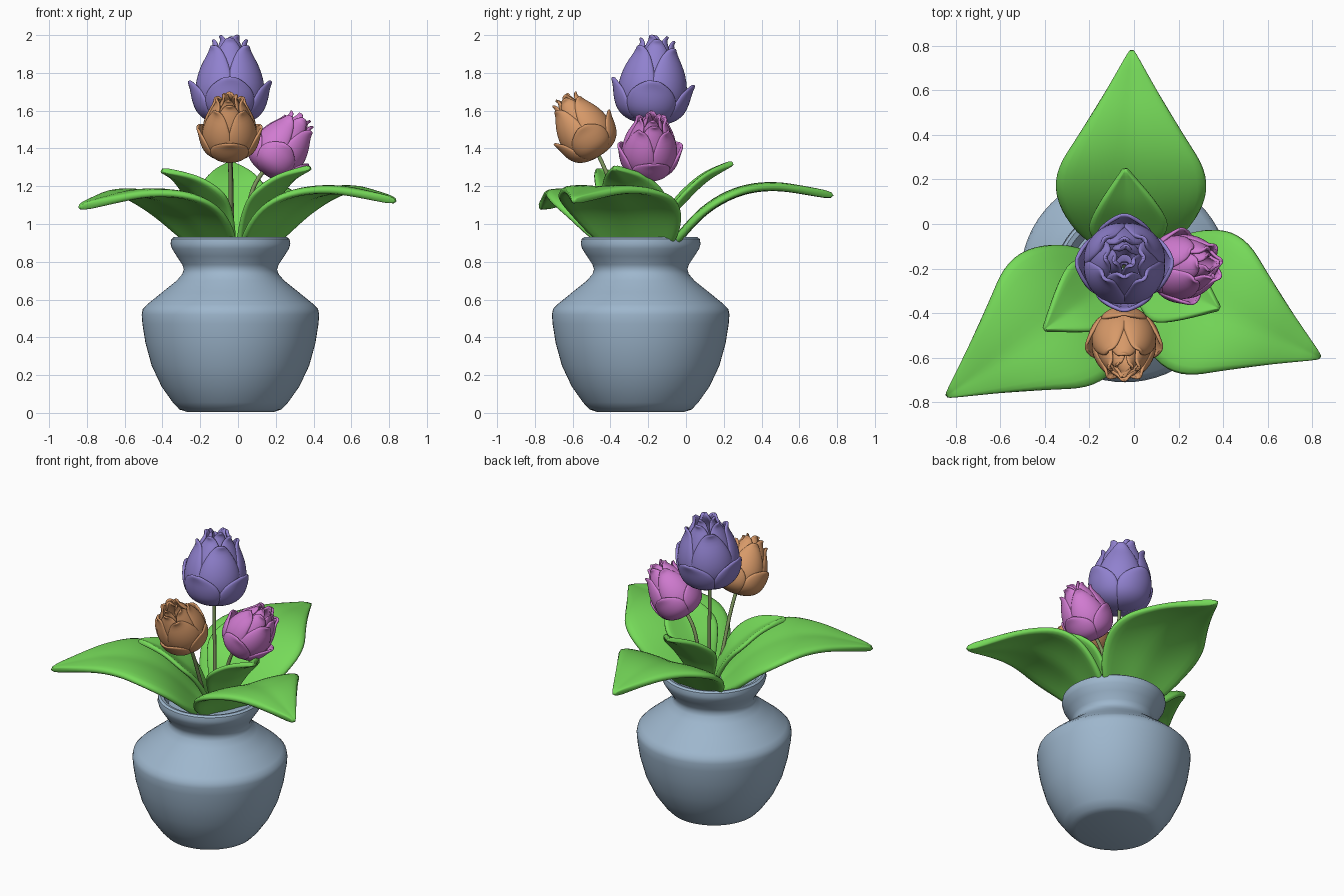
import bpy, bmesh, math
from mathutils import Vector

if "Cube" in bpy.data.objects:
    bpy.data.objects.remove(bpy.data.objects["Cube"])


def material(name, color):
    m = bpy.data.materials.new(name)
    m.diffuse_color = (*color, 1)
    m.use_nodes = True
    m.node_tree.nodes["Principled BSDF"].inputs["Base Color"].default_value = m.diffuse_color
    return m


GREEN = material("leaf_green", (0.18, 0.7, 0.1))
STEM = material("stem_green", (0.22, 0.32, 0.12))
BLUE = material("glaze_blue", (0.34, 0.47, 0.61))
PURPLE = material("petal_purple", (0.28, 0.22, 0.62))
ORANGE = material("petal_orange", (0.68, 0.32, 0.14))
PINK = material("petal_pink", (0.64, 0.2, 0.64))


def spline(pts, t):
    """Catmull-Rom point at t in 0..1 along pts."""
    s = t * (len(pts) - 1)
    i = min(int(s), len(pts) - 2)
    f = s - i
    p = [Vector(pts[max(0, min(len(pts) - 1, i + k))]) for k in (-1, 0, 1, 2)]
    return 0.5 * (2 * p[1] + (p[2] - p[0]) * f + (2 * p[0] - 5 * p[1] + 4 * p[2] - p[3]) * f * f
                  + (3 * p[1] - p[0] - 3 * p[2] + p[3]) * f ** 3)


def add_grid(bm, rows):
    vs = [[bm.verts.new(p) for p in row] for row in rows]
    for a, b in zip(vs, vs[1:]):
        for i in range(len(a) - 1):
            bm.faces.new((a[i], a[i + 1], b[i + 1], b[i]))


def finish(bm, name, mat, thickness=0, subsurf=0):
    bmesh.ops.recalc_face_normals(bm, faces=bm.faces)
    me = bpy.data.meshes.new(name)
    bm.to_mesh(me)
    bm.free()
    ob = bpy.data.objects.new(name, me)
    bpy.context.collection.objects.link(ob)
    me.materials.append(mat)
    for p in me.polygons:
        p.use_smooth = True
    if thickness:
        s = ob.modifiers.new("thickness", 'SOLIDIFY')
        s.thickness = thickness
        s.offset = 0
    if subsurf:
        s = ob.modifiers.new("smooth", 'SUBSURF')
        s.levels = s.render_levels = subsurf
    return ob


# Vase: lathed profile with a shallow filled mouth
profile = [(0, 0.005), (0.23, 0.005), (0.27, 0.018), (0.305, 0.055), (0.365, 0.14), (0.417, 0.25), (0.45, 0.37),
           (0.466, 0.47), (0.470, 0.52), (0.464, 0.55), (0.44, 0.575), (0.36, 0.64), (0.285, 0.70), (0.255, 0.735),
           (0.247, 0.76), (0.255, 0.785), (0.285, 0.83), (0.31, 0.87), (0.317, 0.895), (0.313, 0.92), (0.30, 0.93),
           (0.28, 0.925), (0.265, 0.895), (0.25, 0.875), (0, 0.875)]
bm = bmesh.new()
N = 64
add_grid(bm, [[(-0.04 + r * math.cos(2 * math.pi * k / N), -0.24 + r * math.sin(2 * math.pi * k / N), z)
               for k in range(N + 1)] for r, z in profile])
bmesh.ops.remove_doubles(bm, verts=bm.verts, dist=1e-5)
bmesh.ops.dissolve_degenerate(bm, edges=bm.edges, dist=1e-5)
vase = finish(bm, "vase", BLUE)
bpy.context.view_layer.objects.active = vase
vase.select_set(True)
bpy.ops.object.shade_smooth_by_angle(angle=math.radians(40))

# Leaves: rows of (distance from centre, height, half width)
BIG = [(0.04, 0.82, 0.06), (0.11, 0.88, 0.17), (0.18, 0.965, 0.26), (0.27, 1.07, 0.32), (0.37, 1.145, 0.345),
       (0.47, 1.19, 0.32), (0.57, 1.21, 0.255), (0.69, 1.21, 0.18), (0.82, 1.185, 0.10), (0.98, 1.15, 0.006)]
SMALL = [(0.03, 0.82, 0.04), (0.07, 0.95, 0.10), (0.13, 1.07, 0.155), (0.20, 1.15, 0.18),
         (0.29, 1.235, 0.13), (0.37, 1.285, 0.07), (0.45, 1.325, 0.005)]


def leaf(name, table, tip, edge, groove, thickness):
    c = Vector((-0.015, -0.2, 0))
    d = Vector((tip[0], tip[1], 0)) - c
    scale = d.length / table[-1][0]
    d.normalize()
    side = Vector((-d.y, d.x, 0))
    drop = tip[2] - table[-1][1]
    rows = []
    for j in range(15):
        t = j / 14
        r, z, w = spline(table, t)
        row = []
        for i in range(9):
            u = i / 4 - 1
            k = w / 0.34
            h = z + drop * t * t + k * (edge * u * u - groove * (1 - abs(u)) ** 2)
            row.append(c + d * r * scale + side * w * u + Vector((0, 0, h)))
        rows.append(row)
    bm = bmesh.new()
    add_grid(bm, rows)
    finish(bm, name, GREEN, thickness, 1)


for n, tip in (("back", (-0.01, 0.785, 1.15)), ("right", (0.84, -0.60, 1.12)), ("left", (-0.845, -0.775, 1.085))):
    leaf("large_leaf_" + n, BIG, tip, -0.03, 0.03, 0.042)
for n, tip in (("back", (-0.04, 0.25, 1.325)), ("right", (0.385, -0.38, 1.30)), ("left", (-0.405, -0.475, 1.285))):
    leaf("small_leaf_" + n, SMALL, tip, 0.06, 0.03, 0.03)

# Petal layers: (count, start angle, half angle, tip sharpness, profile of radius and height)
LAYERS = [
    (4, 0, 50, 3.0, [(0.01, 0), (0.10, 0.012), (0.165, 0.055), (0.193, 0.12), (0.203, 0.18), (0.218, 0.225)]),
    (4, 45, 54, 2.4, [(0.02, 0.02), (0.12, 0.04), (0.175, 0.11), (0.183, 0.20), (0.155, 0.30), (0.12, 0.37), (0.132, 0.405)]),
    (4, 0, 54, 2.4, [(0.08, 0.1), (0.155, 0.17), (0.15, 0.26), (0.11, 0.36), (0.08, 0.415), (0.092, 0.445)]),
    (3, 20, 66, 2.4, [(0.04, 0.2), (0.075, 0.28), (0.07, 0.37), (0.043, 0.435), (0.055, 0.465)]),
]


def flower(name, mat, base, axis, size, spin):
    rot = Vector(axis).to_track_quat('Z', 'Y')
    bm = bmesh.new()
    for count, start, half, sharp, prof in LAYERS:
        for k in range(count):
            a0 = math.radians(spin + start + 360 * k / count)
            rows = []
            for j in range(10):
                v = j / 9
                r, z = spline([(*p, 0) for p in prof], v)[:2]
                w = math.radians(half) * max(0.10, 1 - max(0, (v - 0.3) / 0.7) ** sharp)
                row = []
                for i in range(9):
                    u = i / 4 - 1
                    rr = r - 0.012 * abs(u) ** 3 * min(1, r / 0.1)
                    a = a0 + u * w
                    row.append(Vector(base) + rot @ (Vector((rr * math.cos(a), rr * math.sin(a), z)) * size))
                rows.append(row)
            add_grid(bm, rows)
    finish(bm, name, mat, 0.018 * size, 1)


flower("purple_flower", PURPLE, (-0.043, -0.195, 1.535), (0, 0.1, 1), 1.0, 0)
flower("orange_flower", ORANGE, (-0.045, -0.46, 1.365), (0, -0.53, 0.85), 0.79, 0)
flower("pink_flower", PINK, (0.135, -0.205, 1.275), (0.59, 0.09, 0.81), 0.79, 0)


# Stems: thin tubes along curves
def stem(name, pts):
    cu = bpy.data.curves.new(name, 'CURVE')
    cu.dimensions = '3D'
    cu.bevel_depth = 0.011
    cu.bevel_resolution = 3
    sp = cu.splines.new('POLY')
    sp.points.add(11)
    for i, p in enumerate(sp.points):
        p.co = (*spline(pts, i / 11), 1)
    sp.use_smooth = True
    ob = bpy.data.objects.new(name, cu)
    bpy.context.collection.objects.link(ob)
    cu.materials.append(STEM)


stem("purple_stem", [(-0.03, -0.21, 0.84), (-0.033, -0.2, 1.1), (-0.043, -0.19, 1.56)])
stem("orange_stem", [(-0.04, -0.25, 0.84), (-0.04, -0.33, 1.03), (-0.04, -0.41, 1.245), (-0.045, -0.475, 1.39)])
stem("pink_stem", [(0.01, -0.21, 0.84), (0.045, -0.2, 1.05), (0.085, -0.2, 1.2), (0.15, -0.2, 1.3)])
